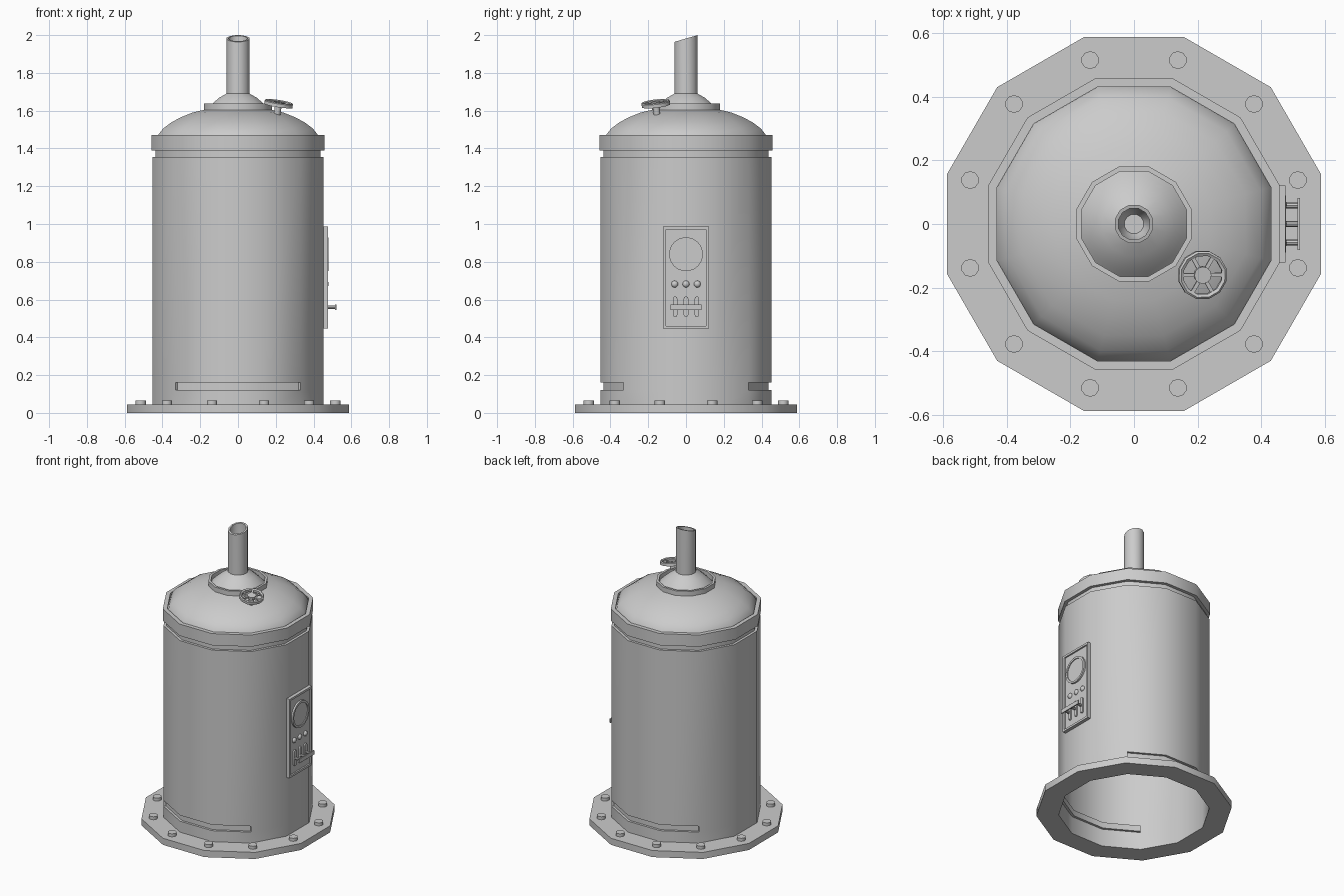
import bpy, bmesh, math
from math import pi, cos, sin, radians
from mathutils import Matrix, Vector

if "Cube" in bpy.data.objects:
    bpy.data.objects.remove(bpy.data.objects["Cube"])


def finish(name, bm, angle=40):
    bmesh.ops.recalc_face_normals(bm, faces=bm.faces)
    me = bpy.data.meshes.new(name)
    bm.to_mesh(me)
    bm.free()
    ob = bpy.data.objects.new(name, me)
    bpy.context.collection.objects.link(ob)
    bpy.ops.object.select_all(action='DESELECT')
    ob.select_set(True)
    bpy.context.view_layer.objects.active = ob
    bpy.ops.object.shade_smooth_by_angle(angle=radians(angle))
    return ob


def lathe(profile, n=12, closed=False):
    """Spin (flat-to-centre distance, z) points; flats face the axes."""
    bm = bmesh.new()
    k = 1 / cos(pi / n)
    rings = [[bm.verts.new((r * k * cos((i + .5) * 2 * pi / n),
                            r * k * sin((i + .5) * 2 * pi / n), z)) for i in range(n)]
             for r, z in profile]
    pairs = list(zip(rings, rings[1:]))
    if closed:
        pairs.append((rings[-1], rings[0]))
    for a, b in pairs:
        for i in range(n):
            j = (i + 1) % n
            bm.faces.new((a[i], a[j], b[j], b[i]))
    return bm, rings


def cylinder(bm, r, h, mat, n=12):
    bmesh.ops.create_cone(bm, cap_ends=True, segments=n, radius1=r, radius2=r,
                          depth=h, matrix=mat)


def box(bm, size, mat):
    bmesh.ops.create_cube(bm, size=1, matrix=mat @ Matrix.Diagonal((*size, 1)))


T = Matrix.Translation
AX = Matrix.Rotation(pi / 2, 4, 'Y')      # turns local z to +x

# Base flange, open in the middle
finish("base_flange", lathe([(.453, 0), (.587, 0), (.587, .045), (.453, .045)])[0])

# Flange bolts
bm = bmesh.new()
for i in range(12):
    a = (i + .5) * pi / 6
    cylinder(bm, .028, .025, T((.533 * cos(a), .533 * sin(a), .053)), 10)
finish("flange_bolts", bm)

# Hollow tank wall with sunken front and back slots
bm, rings = lathe([(.453, 0), (.453, .12), (.453, .16), (.453, 1.355),
                   (.436, 1.355), (.436, 1.39)])
bmesh.ops.recalc_face_normals(bm, faces=bm.faces)
for side in (-1, 1):
    slot = [f for f in bm.faces if .13 < f.calc_center_median().z < .15
            and side * f.calc_center_median().y > .35]
    ret = bmesh.ops.extrude_face_region(bm, geom=slot)
    for v in ret["geom"]:
        if isinstance(v, bmesh.types.BMVert):
            v.co.x *= .965
            v.co.y *= .965
    old = [f for f in slot if f.is_valid]
    if old:
        bmesh.ops.delete(bm, geom=old, context='FACES_ONLY')
finish("tank_wall", bm)

# Top band, dome, collar, cap
finish("top_band", lathe([(.436, 1.39), (.457, 1.39), (.457, 1.47),
                          (.43, 1.47), (.43, 1.45)])[0])
finish("dome", lathe([(.43, 1.45), (.42, 1.475), (.397, 1.505), (.35, 1.54),
                      (.296, 1.568), (.24, 1.59), (.165, 1.608)])[0])
finish("collar", lathe([(.18, 1.6), (.18, 1.637), (.165, 1.637), (.165, 1.605)])[0])
finish("chimney_cap", lathe([(.165, 1.605), (.15, 1.622), (.13, 1.642),
                             (.1, 1.668), (.055, 1.694)])[0])

# Chimney with slanted mouth
bm, rings = lathe([(.06, 1.68), (.06, 1.982), (.049, 1.982), (.049, 1.76), (.03, 1.72)])
for v in rings[1] + rings[2]:
    v.co.z += .29 * v.co.y
bm.faces.new(rings[4])
finish("chimney", bm)

# Hand wheel tilted to follow the dome
tilt = Matrix.Rotation(radians(11), 4, Vector((.16, .215, 0)).normalized())
place = T((.215, -.16, 1.636)) @ tilt
rim, _ = lathe([(.075, -.01), (.075, .008), (.069, .013), (.06, .008), (.06, -.01)],
               12, True)
bmesh.ops.transform(rim, matrix=place, verts=rim.verts)
finish("wheel_rim", rim)
bm = bmesh.new()
cylinder(bm, .027, .02, place)
for i in range(6):
    box(bm, (.045, .012, .01), place @ Matrix.Rotation(i * pi / 3, 4, 'Z') @ T((.043, 0, 0)))
cylinder(bm, .018, .06, place @ T((0, 0, -.035)))
finish("wheel_hub", bm)

# Control panel with recessed face
bm = bmesh.new()
box(bm, (.03, .242, .54), T((.461, 0, .716)))
face = max(bm.faces, key=lambda f: f.calc_center_median().x)
bmesh.ops.inset_region(bm, faces=[face], thickness=.02)
inner = bmesh.ops.extrude_discrete_faces(bm, faces=[face])["faces"][0]
bmesh.ops.translate(bm, vec=(-.01, 0, 0), verts=inner.verts)
finish("control_panel", bm)

# Gauge: bezel ring and dial
bm, _ = lathe([(.075, 0), (.075, .014), (.089, .014), (.089, 0)], 20)
bmesh.ops.transform(bm, matrix=T((.464, 0, .84)) @ AX, verts=bm.verts)
cylinder(bm, .077, .008, T((.468, 0, .84)) @ AX, 20)
finish("gauge", bm)

# Domed buttons
bm = bmesh.new()
for y in (-.06, 0, .06):
    bmesh.ops.create_uvsphere(bm, u_segments=12, v_segments=8, radius=.018,
                              matrix=T((.466, y, .682)) @ Matrix.Diagonal((.8, 1, 1, 1)))
finish("buttons", bm, 60)

# Lever slots, stems and the shared handle bar
bm = bmesh.new()
for y in (-.058, 0, .058):
    pts = [(.012 * cos(a), .012 * sin(a) + (.043 if s == 0 else -.043))
           for s in (0, 1) for a in [s * pi + k * pi / 5 for k in range(6)]]
    cap = bm.faces.new([bm.verts.new((.464, y + p, .562 + q)) for p, q in pts])
    out = bmesh.ops.extrude_face_region(bm, geom=[cap])["geom"]
    bmesh.ops.translate(bm, vec=(.012, 0, 0),
                        verts=[v for v in out if isinstance(v, bmesh.types.BMVert)])
    cylinder(bm, .009, .05, T((.49, y, .559)) @ AX, 8)
finish("levers", bm)
bm = bmesh.new()
box(bm, (.008, .163, .027), T((.517, 0, .559)))
finish("lever_bar", bm)
